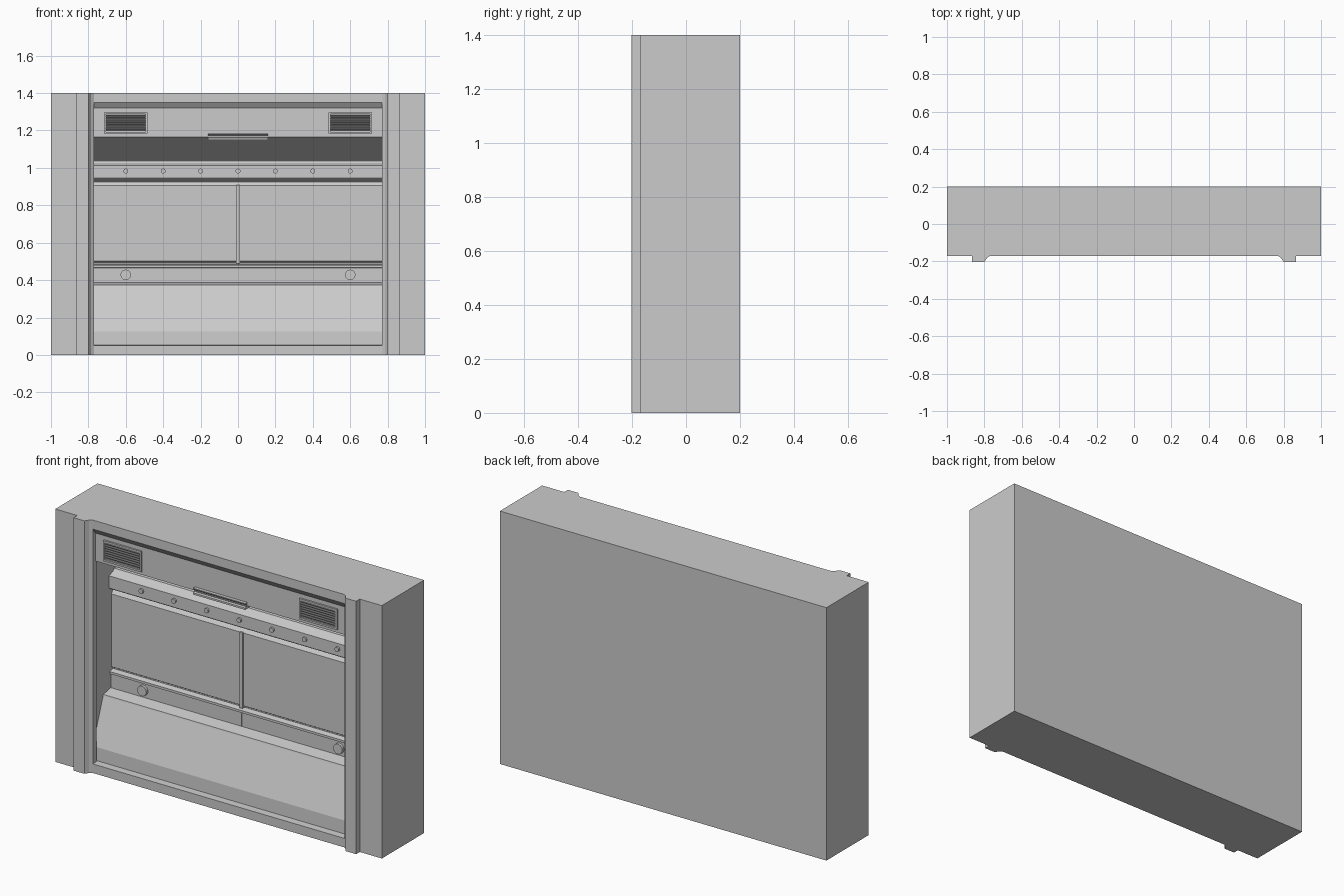
import bpy, bmesh, math
from mathutils import Vector

if "Cube" in bpy.data.objects:
    bpy.data.objects.remove(bpy.data.objects["Cube"])


def extrude(name, pts, vec):
    """Solid made by sweeping a flat outline of 3D points along vec."""
    bm = bmesh.new()
    face = bm.faces.new([bm.verts.new(p) for p in pts])
    geo = bmesh.ops.extrude_face_region(bm, geom=[face])["geom"]
    bmesh.ops.translate(bm, vec=Vector(vec),
                        verts=[g for g in geo if isinstance(g, bmesh.types.BMVert)])
    bmesh.ops.recalc_face_normals(bm, faces=bm.faces)
    me = bpy.data.meshes.new(name)
    bm.to_mesh(me)
    bm.free()
    ob = bpy.data.objects.new(name, me)
    bpy.context.collection.objects.link(ob)
    return ob


def along_x(name, yz, x0, x1):
    return extrude(name, [(x0, y, z) for y, z in yz], (x1 - x0, 0, 0))


def box(name, x0, x1, y0, y1, z0, z1):
    return along_x(name, [(y0, z0), (y1, z0), (y1, z1), (y0, z1)], x0, x1)


def button(name, x, y, z, r, depth, sides):
    pts = [(x + r * math.cos(2 * math.pi * i / sides), y,
            z + r * math.sin(2 * math.pi * i / sides)) for i in range(sides)]
    return extrude(name, pts, (0, -depth, 0))


# Central wall section: kick plate, sloped base, ledge, panels, rail, overhang, header
wall = [(0.2, 0), (-0.17, 0), (-0.17, 0.05), (-0.13, 0.052), (-0.127, 0.125),
        (-0.037, 0.368), (-0.035, 0.375), (0.03, 0.388), (0.03, 0.465),
        (0.022, 0.467), (0.022, 0.48), (0.05, 0.487), (0.05, 0.493), (0.035, 0.502),
        (0.035, 0.905), (0.05, 0.925), (0.05, 0.928), (0.02, 0.94),
        (0.015, 0.945), (0.015, 1.013), (0.05, 1.026), (0.06, 1.038),
        (0.1, 1.04), (-0.148, 1.165), (-0.148, 1.32), (-0.17, 1.35),
        (-0.17, 1.4), (0.2, 1.4)]
along_x("wall_body", wall, -0.8, 0.8)

# Side columns with chamfered pilasters
column = [(1, 0.2), (1, -0.17), (0.865, -0.17), (0.865, -0.202), (0.80, -0.202),
          (0.785, -0.18), (0.77, -0.17), (0.77, -0.14), (0.8, -0.14), (0.8, 0.2)]
for s, side in ((-1, "left"), (1, "right")):
    extrude(side + "_column", [(s * x, y, 0) for x, y in column], (0, 0, 1.4))

    # Vent: frame of four bars with slanted louvres
    c = s * 0.6
    for i, sx in enumerate((-1, 1)):
        e = c + sx * 0.111
        box(f"{side}_vent_upright_{i}", e - 0.005, e + 0.005, -0.158, -0.14, 1.183, 1.297)
    for i, z in enumerate((1.183, 1.287)):
        box(f"{side}_vent_rail_{i}", c - 0.116, c + 0.116, -0.158, -0.14, z, z + 0.01)
    for i in range(7):
        z = 1.2 + i * 0.0125
        along_x(f"{side}_louvre_{i}", [(-0.146, z - 0.003), (-0.157, z + 0.007),
                                       (-0.157, z + 0.009), (-0.146, z + 0.009)],
                c - 0.105, c + 0.105)

    # Large knob on the lower strip
    button(side + "_knob", c, 0.035, 0.428, 0.028, 0.02, 20)

# Small buttons along the rail
for i in range(7):
    button(f"rail_button_{i}", -0.6 + 0.2 * i, 0.02, 0.983, 0.013, 0.015, 16)

# Divider between the panels and seam in the lower ledge
box("panel_divider", -0.01, 0.01, 0.026, 0.05, 0.49, 0.908)
box("lower_seam", -0.002, 0.002, 0.027, 0.04, 0.385, 0.467)

# Central fixture on the header's lower edge
along_x("header_fixture", [(-0.13, 1.185), (-0.166, 1.185), (-0.166, 1.18),
                           (-0.155, 1.172), (-0.152, 1.162), (-0.166, 1.16),
                           (-0.166, 1.15), (-0.13, 1.15)], -0.16, 0.16)
